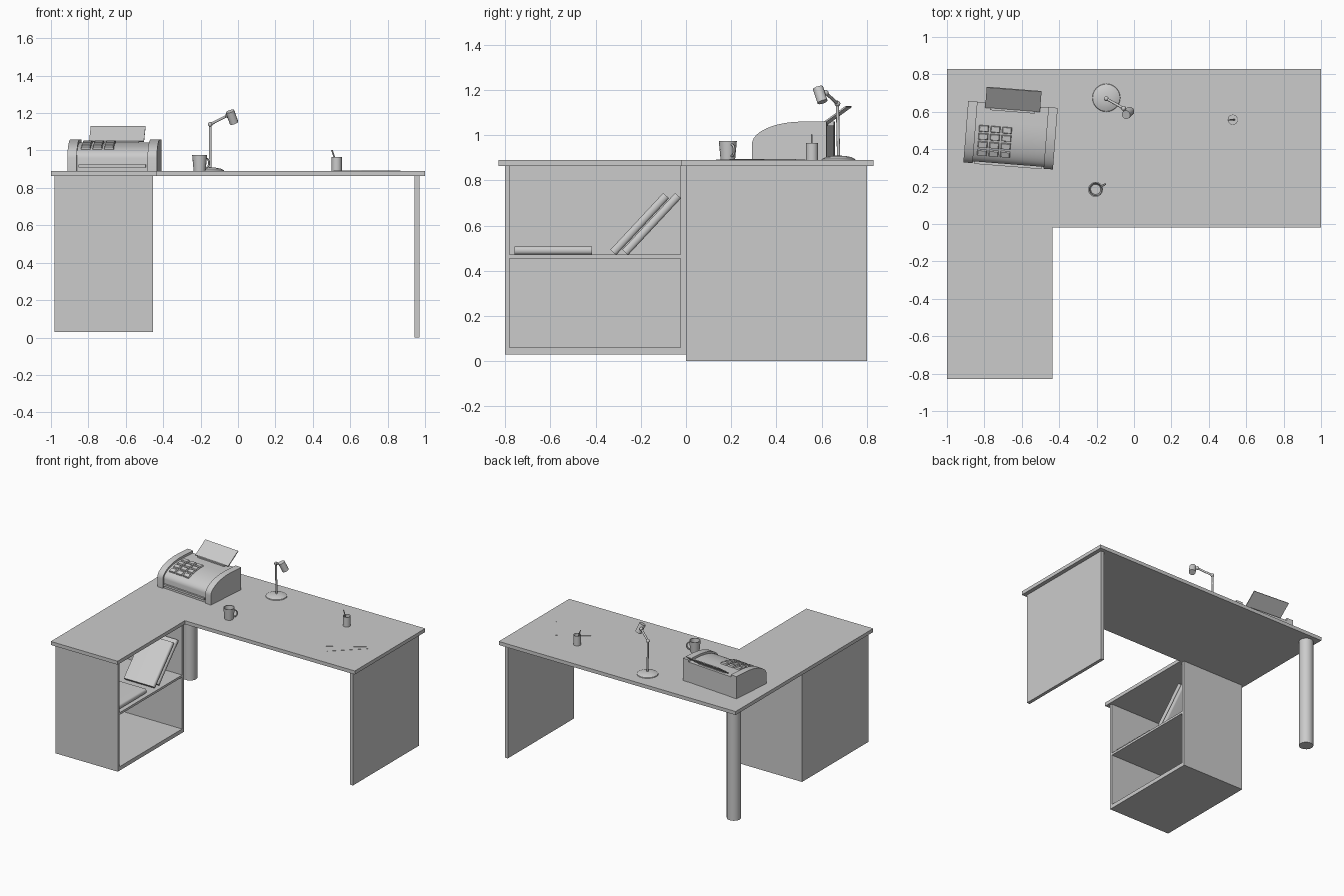
import bpy, bmesh
from math import sin, cos, pi, sqrt, atan2, radians
from mathutils import Matrix, Vector

if "Cube" in bpy.data.objects:
    bpy.data.objects.remove(bpy.data.objects["Cube"])


def finish(name, bm, mat=None, smooth=False):
    bmesh.ops.remove_doubles(bm, verts=bm.verts, dist=1e-5)
    bmesh.ops.recalc_face_normals(bm, faces=bm.faces)
    if mat:
        bm.transform(mat)
    me = bpy.data.meshes.new(name)
    bm.to_mesh(me)
    bm.free()
    ob = bpy.data.objects.new(name, me)
    bpy.context.collection.objects.link(ob)
    if smooth:
        bpy.ops.object.select_all(action='DESELECT')
        bpy.context.view_layer.objects.active = ob
        ob.select_set(True)
        bpy.ops.object.shade_smooth_by_angle(angle=radians(35))
    return ob


def box(name, lo, hi, mat=None):
    bm = bmesh.new()
    bmesh.ops.create_cube(bm, size=1)
    lo, hi = Vector(lo), Vector(hi)
    bm.transform(Matrix.Translation((lo + hi) / 2) @ Matrix.Diagonal((*(hi - lo), 1)))
    return finish(name, bm, mat)


def prism(name, pts, vec, mat=None, smooth=False):
    bm = bmesh.new()
    f = bm.faces.new([bm.verts.new(p) for p in pts])
    r = bmesh.ops.extrude_face_region(bm, geom=[f], use_keep_orig=True)
    bmesh.ops.translate(bm, vec=vec, verts=[v for v in r['geom'] if isinstance(v, bmesh.types.BMVert)])
    return finish(name, bm, mat, smooth)


def lathe(name, prof, loc, n=20):
    bm = bmesh.new()
    vs = [bm.verts.new((r, 0, z)) for r, z in prof]
    es = [bm.edges.new(p) for p in zip(vs, vs[1:])]
    bmesh.ops.spin(bm, geom=vs + es, cent=(0, 0, 0), axis=(0, 0, 1), angle=2 * pi, steps=n)
    return finish(name, bm, Matrix.Translation(loc), True)


def rod(name, a, b, r, n=12):
    a, b = Vector(a), Vector(b)
    bm = bmesh.new()
    bmesh.ops.create_cone(bm, cap_ends=True, segments=n, radius1=r, radius2=r, depth=(b - a).length)
    q = (b - a).to_track_quat('Z', 'Y').to_matrix().to_4x4()
    return finish(name, bm, Matrix.Translation((a + b) / 2) @ q, True)


def ball(name, loc, r):
    bm = bmesh.new()
    bmesh.ops.create_uvsphere(bm, u_segments=12, v_segments=8, radius=r)
    return finish(name, bm, Matrix.Translation(loc), True)


TOP = 0.89

# L-shaped desk top, end panel and round back leg
outline = [(-1, -.83), (-.435, -.83), (-.435, -.02), (1, -.02), (1, .83), (-1, .83)]
prism("desk_top", [(x, y, .863) for x, y in outline], (0, 0, TOP - .863))
box("end_panel", (.945, 0, 0), (.97, .80, .863))
rod("back_leg", (-.93, .75, .03), (-.93, .75, .863), .05, 24)

# Open cabinet facing right, with one shelf
box("cabinet_front_side", (-.98, -.80, .03), (-.455, -.78, .863))
box("cabinet_rear_side", (-.98, -.025, .03), (-.455, 0, .863))
box("cabinet_back", (-.98, -.78, .03), (-.96, -.025, .863))
box("cabinet_floor", (-.96, -.78, .03), (-.455, -.025, .06))
box("cabinet_shelf", (-.96, -.78, .455), (-.455, -.025, .472))


# Books with rounded spines
def book(name, y, z, angle, x=-.48, depth=.25, length=.343, t=.035):
    spine = [(-.012 + .012 * cos(a), t / 2 * sin(a)) for a in [pi * (i / 6 - .5) for i in range(7)]]
    pts = [(px, -length / 2, pz) for px, pz in spine + [(-depth, t / 2), (-depth, -t / 2)]]
    mat = Matrix.Translation((x, y, z)) @ Matrix.Rotation(angle, 4, 'X')
    prism(name, pts, (0, length, 0), mat, True)


book("flat_book", -.588, .490, 0)
book("leaning_book_1", -.205, .607, radians(47))
book("leaning_book_2", -.152, .607, radians(47))

# Fax machine: body between two taller cheeks
FAX = Matrix.Translation((-.66, .475, TOP)) @ Matrix.Rotation(radians(-4.5), 4, 'Z')


def fax_profile(x, front, h, ry, rz, back, n=12):
    arc = [(x, .06 - ry * cos(a), h + rz * sin(a)) for a in [pi / 2 * i / n for i in range(n + 1)]]
    return [(x, front, 0)] + arc + [(x, back, h + rz), (x, back, 0)]


for side, x in (("left", -.24), ("right", .19)):
    prism(f"fax_cheek_{side}", fax_profile(x, -.165, .07, .225, .10, .165), (.05, 0, 0), FAX, True)
RY, RZ, H = .215, .083, .07
prism("fax_body", fax_profile(-.19, -.155, H, RY, RZ, .163), (.38, 0, 0), FAX, True)
box("fax_paper_slot", (-.18, -.168, .02), (.18, -.15, .036), FAX)
box("fax_feed_slot", (-.12, .125, .14), (.12, .145, .162), FAX)

# Keypad following the curved top
for r in range(4):
    y = -.105 + r * .043
    u = (y - .06) / RY
    z = H + RZ * sqrt(1 - u * u)
    tilt = atan2(-RZ * u / RY, sqrt(1 - u * u))
    for c in range(3):
        bm = bmesh.new()
        bmesh.ops.create_cone(bm, cap_ends=True, segments=4, radius1=sqrt(.5), radius2=.8 * sqrt(.5), depth=1)
        bm.transform(Matrix.Rotation(pi / 4, 4, 'Z'))
        m = FAX @ Matrix.Translation((-.145 + c * .062, y, z + .003)) @ Matrix.Rotation(tilt, 4, 'X')
        finish(f"fax_key_{r}_{c}", bm, m @ Matrix.Diagonal((.055, .036, .016, 1)))

# Paper tray sloping off the back
tray = FAX @ Matrix.Translation((0, .138, .158)) @ Matrix.Rotation(radians(36), 4, 'X')
box("fax_paper_tray", (-.147, 0, -.003), (.147, .134, .004), tray)

# Desk lamp
lx, ly = -.148, .675
lathe("lamp_base", [(0, 0), (.075, 0), (.073, .005), (.055, .013), (.03, .018), (0, .02)], (lx, ly, TOP), 24)
elbow, wrist = (lx, ly - .005, 1.14), (-.055, .618, 1.187)
rod("lamp_pole", (lx, ly, .90), elbow, .007)
rod("lamp_arm", elbow, wrist, .007)
ball("lamp_elbow", elbow, .013)
ball("lamp_wrist", wrist, .013)
mid, axis = Vector((-.032, .594, 1.178)), Vector((.011, .010, -.031))
rod("lamp_head", mid - axis, mid + axis, .024)

# Mug with handle
mug = (-.205, .185, TOP)
lathe("mug", [(0, 0), (.032, 0), (.04, .085), (.034, .085), (.027, .008), (0, .008)], mug, 16)
cu = bpy.data.curves.new("mug_handle", 'CURVE')
cu.dimensions = '3D'
cu.bevel_depth = .005
cu.bevel_resolution = 1
sp = cu.splines.new('POLY')
sp.points.add(8)
for i, p in enumerate(sp.points):
    a = pi * (i / 8 - .5)
    r = .034 + .024 * cos(a)
    p.co = (r * cos(.5), r * sin(.5), .043 + .026 * sin(a), 1)
handle = bpy.data.objects.new("mug_handle", cu)
handle.location = mug
bpy.context.collection.objects.link(handle)

# Pencil cup and pencil
lathe("pencil_cup", [(0, 0), (.027, 0), (.027, .075), (.025, .075), (.025, .005), (0, .005)], (.528, .558, TOP), 16)
rod("pencil", (.537, .558, .897), (.502, .556, 1.003), .004, 6)

# Loose papers
for i, (x, y, ang) in enumerate(((.69, .31, 43), (.67, .36, 33))):
    m = Matrix.Translation((x, y, TOP + .0005 + i * .002)) @ Matrix.Rotation(radians(ang), 4, 'Z')
    box(f"paper_{i + 1}", (-.143, -.108, 0), (.143, .108, .0015), m)
